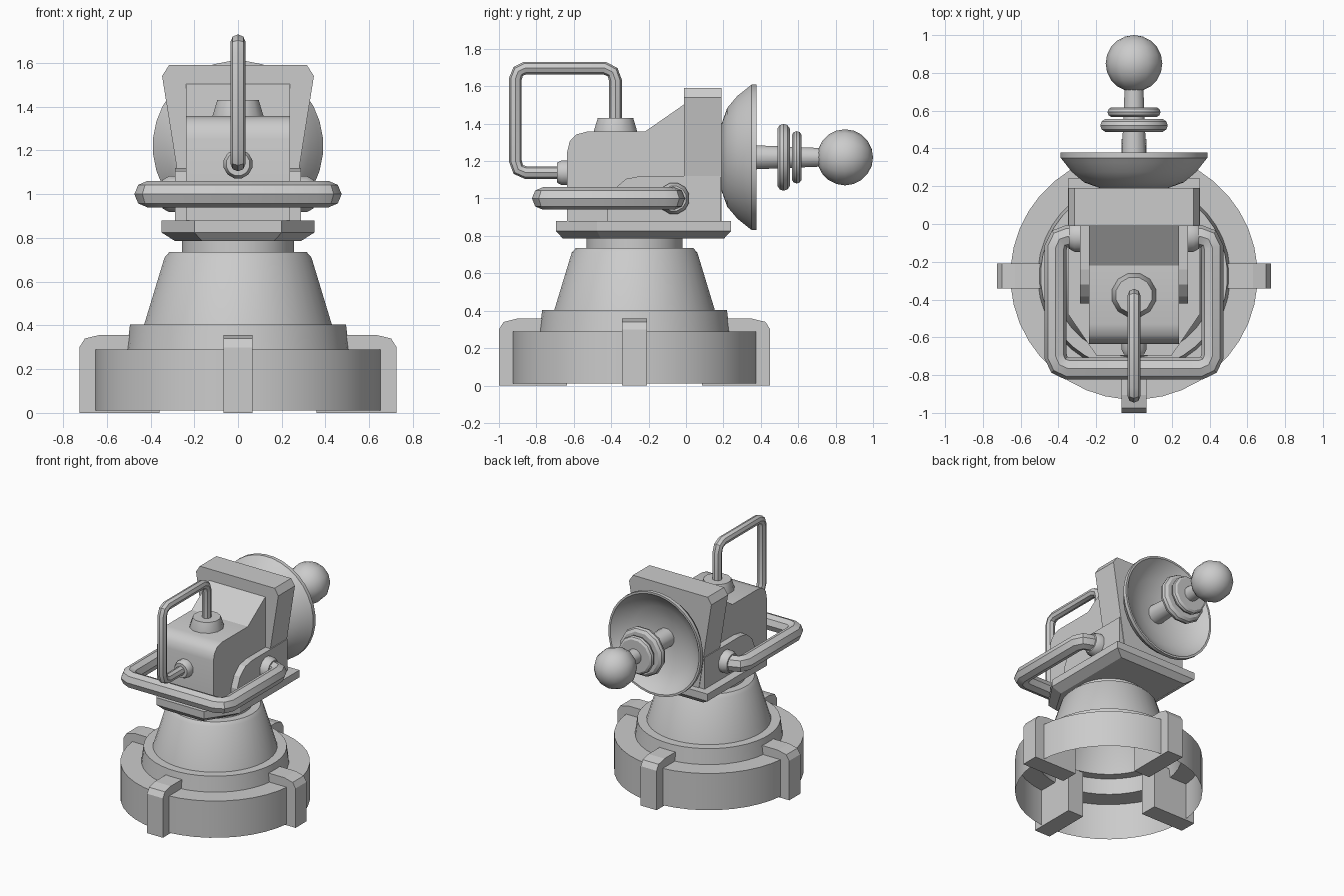
import bpy, bmesh
from math import cos, sin, pi
from mathutils import Matrix, Vector

if "Cube" in bpy.data.objects:
    bpy.data.objects.remove(bpy.data.objects["Cube"])


def finish(name, bm, smooth=True):
    bmesh.ops.remove_doubles(bm, verts=bm.verts, dist=1e-5)
    bmesh.ops.recalc_face_normals(bm, faces=bm.faces)
    me = bpy.data.meshes.new(name)
    bm.to_mesh(me)
    bm.free()
    ob = bpy.data.objects.new(name, me)
    bpy.context.collection.objects.link(ob)
    if smooth:
        shade(ob)
    return ob


def shade(ob):
    bpy.ops.object.select_all(action='DESELECT')
    ob.select_set(True)
    bpy.context.view_layer.objects.active = ob
    bpy.ops.object.shade_smooth_by_angle(angle=0.6)


def loft(name, rings, caps=True, smooth=False):
    """Skin a list of closed rings of 3D points."""
    bm = bmesh.new()
    vs = [[bm.verts.new(p) for p in r] for r in rings]
    n = len(rings[0])
    for a, b in zip(vs, vs[1:]):
        for i in range(n):
            j = (i + 1) % n
            bm.faces.new((a[i], a[j], b[j], b[i]))
    if caps:
        bm.faces.new(vs[0])
        bm.faces.new(vs[-1])
    return finish(name, bm, smooth)


def lathe(name, profile, segs, loc, axis='Z', caps=True):
    """Revolve (radius, height) points about an axis through loc."""
    rot = Vector((0, 0, 1)).rotation_difference(
        Vector({'Z': (0, 0, 1), 'Y': (0, 1, 0), 'X': (1, 0, 0), '-X': (-1, 0, 0)}[axis]))
    m = Matrix.Translation(loc) @ rot.to_matrix().to_4x4()
    rings = [[m @ Vector((r * cos(2 * pi * (i + .5) / segs), r * sin(2 * pi * (i + .5) / segs), h))
              for i in range(segs)] for r, h in profile]
    return loft(name, rings, caps, True)


def prism_x(name, yz, x0, x1, smooth=False):
    return loft(name, [[(x, y, z) for y, z in yz] for x in (x0, x1)], True, smooth)


def tube(name, pts, radius):
    cu = bpy.data.curves.new(name, 'CURVE')
    cu.dimensions = '3D'
    cu.bevel_depth = radius
    cu.bevel_resolution = 2
    cu.use_fill_caps = True
    sp = cu.splines.new('POLY')
    sp.points.add(len(pts) - 1)
    for p, c in zip(sp.points, pts):
        p.co = (*c, 1)
    ob = bpy.data.objects.new(name, cu)
    bpy.context.collection.objects.link(ob)
    bpy.ops.object.select_all(action='DESELECT')
    ob.select_set(True)
    bpy.context.view_layer.objects.active = ob
    bpy.ops.object.convert(target='MESH')
    shade(bpy.context.object)


CY = -0.275   # centre of the round base
AZ = 1.22     # height of the dish axis

# Hollow stepped base with cone and neck
lathe("base_shell", [(.655, .01), (.655, .29), (.51, .29), (.495, .405), (.43, .405),
                     (.337, .71), (.315, .735), (.257, .735), (.257, .80)], 40, (0, CY, 0), caps=False)

# Four clamps around the base
clamp = [(.36, 0), (.725, 0), (.725, .30), (.70, .34), (.63, .357), (.36, .357)]
for k in range(4):
    rot = Matrix.Translation((0, CY, 0)) @ Matrix.Rotation(k * pi / 2, 4, 'Z')
    loft("base_clamp", [[rot @ Vector((r, w, z)) for r, z in clamp] for w in (-.067, .067)])

# Turntable plate with cut front corners and chamfered underside
plan = [(-.35, .24), (-.35, -.475), (-.2, -.695), (.2, -.695), (.35, -.475), (.35, .24)]
loft("turntable_plate", [[(x * s, -.228 + (y + .228) * t, z) for x, y in plan]
                         for s, t, z in ((.82, .92, .785), (1, 1, .825), (1, 1, .88))])

# Main housing
prism_x("housing", [(-.635, .87), (-.635, 1.25), (-.622, 1.305), (-.588, 1.342), (-.53, 1.357),
                    (-.22, 1.357), (0, 1.51), (.1, 1.51), (.1, .87)], -.237, .237, True)

# Flared back panel
panel = [(.24, .87), (.347, 1.54), (.315, 1.59)]
panel += [(-x, z) for x, z in reversed(panel)]
loft("back_panel", [[(x, y, z) for x, z in panel] for y in (-.01, .19)])

# Side bosses, collars for the carrying handle
boss = [(-.42, .87), (-.42, .97), (-.385, 1.05), (-.32, 1.105), (-.24, 1.12), (.185, 1.12), (.185, .87)]
for s, ax in ((1, 'X'), (-1, '-X')):
    prism_x("side_boss", boss, s * .2, s * .287)
    lathe("handle_collar", [(.085, .27), (.085, .315), (.068, .345)], 12, (0, -.065, 1), ax)

# Wide front handle
half = [(.27, -.065), (.35, -.065), (.395, -.08), (.415, -.125), (.415, -.70), (.395, -.745), (.35, -.765)]
tube("front_handle", [(x, y, 1) for x, y in half] + [(-x, y, 1) for x, y in reversed(half)], .06)

# Upright loop handle with its two sockets
loop = [(-.377, 1.38), (-.377, 1.63), (-.392, 1.675), (-.435, 1.697), (-.86, 1.697), (-.897, 1.68),
        (-.912, 1.64), (-.912, 1.20), (-.897, 1.155), (-.855, 1.138), (-.62, 1.138)]
tube("loop_handle", [(0, y, z) for y, z in loop], .034)
lathe("top_socket", [(.12, 1.35), (.12, 1.36), (.098, 1.43)], 12, (0, -.377, 0))
lathe("front_socket", [(.055, -.69), (.068, -.665), (.068, -.62)], 12, (0, 0, 1.138), 'Y')

# Dish
lathe("dish", [(.05, .187), (.18, .19), (.265, .22), (.33, .275), (.37, .325), (.39, .35), (.39, .378),
               (.375, .378), (.33, .33), (.25, .285), (.14, .25), (.03, .24)], 32, (0, 0, AZ), 'Y')

# Antenna rod, rings and ball tip
lathe("antenna_rod", [(.073, .22), (.05, .75)], 12, (0, 0, AZ), 'Y')
for r, y, h in ((.185, .522, .034), (.145, .592, .026)):
    edge = [(r - h * .8, -h), (r - h * .2, -h * .6), (r, 0), (r - h * .2, h * .6), (r - h * .8, h)]
    lathe("antenna_ring", [(a, y + b) for a, b in edge], 12, (0, 0, AZ), 'Y')
bm = bmesh.new()
bmesh.ops.create_uvsphere(bm, u_segments=12, v_segments=10, radius=.15,
                          matrix=Matrix.Translation((0, .85, AZ)) @ Matrix.Rotation(pi / 2, 4, 'X'))
finish("antenna_ball", bm)
